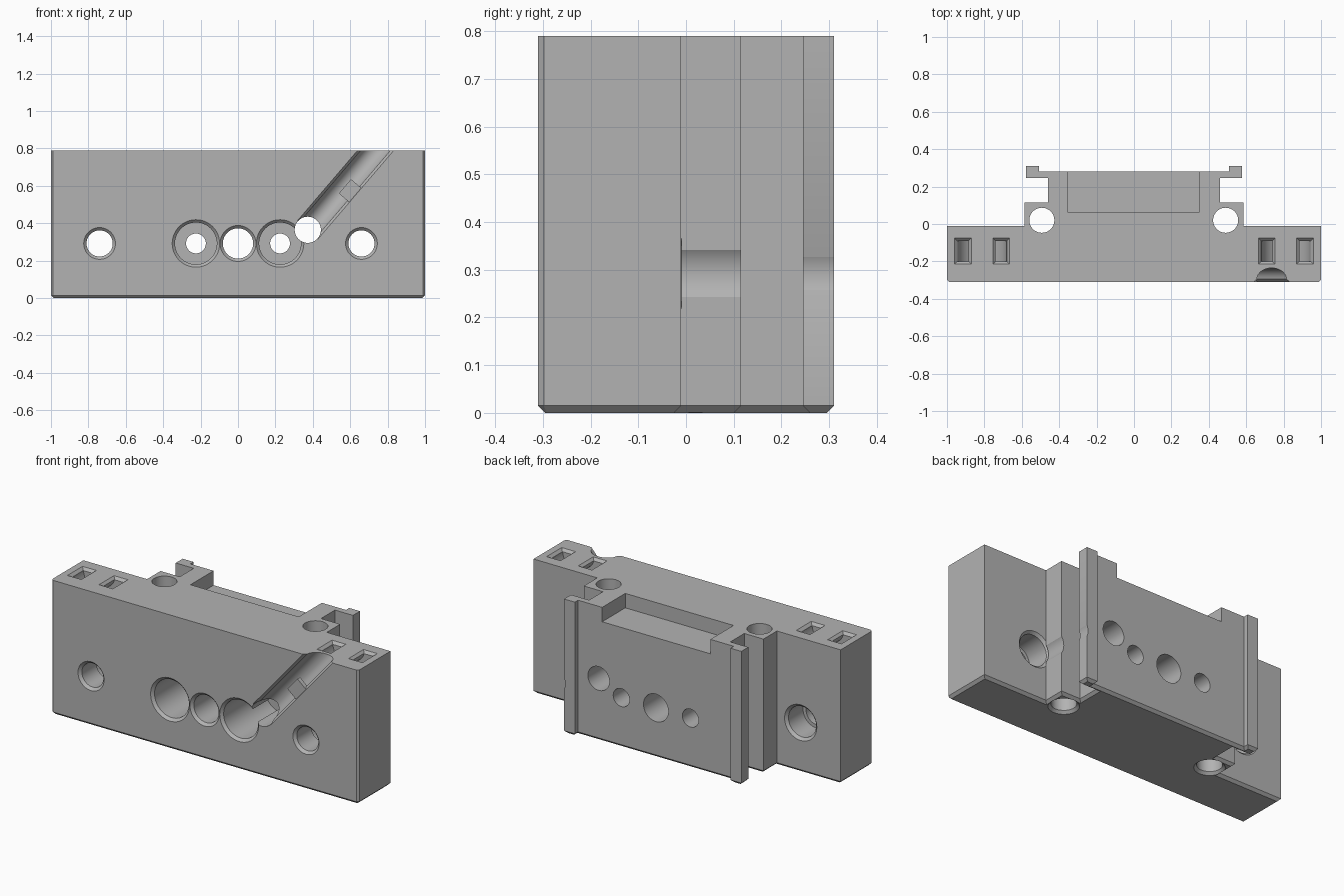
import bpy, bmesh
from math import sin, cos, pi, hypot
from mathutils import Vector

if "Cube" in bpy.data.objects:
    bpy.data.objects.remove(bpy.data.objects["Cube"])

grey = bpy.data.materials.new("plain_grey")
grey.use_nodes = True
GREY = (0.45, 0.45, 0.45, 1)
grey.diffuse_color = GREY
grey.node_tree.nodes["Principled BSDF"].inputs["Base Color"].default_value = GREY

FRONT, STEP, PLATE, BACK = -0.31, -0.01, 0.28, 0.31
TOP, BEVEL = 0.79, 0.015


def add_object(name, bm):
    bmesh.ops.recalc_face_normals(bm, faces=bm.faces)
    mesh = bpy.data.meshes.new(name)
    bm.to_mesh(mesh)
    bm.free()
    mesh.materials.append(grey)
    ob = bpy.data.objects.new(name, mesh)
    bpy.context.scene.collection.objects.link(ob)
    return ob


def loft(name, rings):
    """Closed solid through rings of equal point count."""
    bm = bmesh.new()
    rows = [[bm.verts.new(p) for p in ring] for ring in rings]
    n = len(rows[0])
    for a, b in zip(rows, rows[1:]):
        for i in range(n):
            j = (i + 1) % n
            bm.faces.new((a[i], a[j], b[j], b[i]))
    bm.faces.new(rows[0])
    bm.faces.new(rows[-1])
    return add_object(name, bm)


def cut(cutter):
    mod = body.modifiers.new("cut", "BOOLEAN")
    mod.operation, mod.solver, mod.object = "DIFFERENCE", "EXACT", cutter
    bpy.context.view_layer.objects.active = body
    bpy.ops.object.modifier_apply(modifier=mod.name)
    bpy.data.objects.remove(cutter)


def bore(profile, place, sides=48):
    """Round cutter; profile holds (depth, radius), place maps u, v, depth to space."""
    turn = [2 * pi * i / sides for i in range(sides)]
    cut(loft("bore", [[place(r * cos(t), r * sin(t), d) for t in turn]
                      for d, r in profile]))


def front_bore(x, z, profile):
    bore(profile, lambda u, v, d: (x + u, d, z + v))


def mouth(radius):
    """Countersunk start of a bore in the front face."""
    return [(FRONT - 0.02, radius + 0.035), (FRONT + BEVEL, radius)]


# Body: mirrored plan outline with bevelled front corners and foot
half = [(0.988, FRONT), (1, FRONT + 0.012), (1, STEP), (0.585, STEP),
        (0.585, 0.115), (0.46, 0.115), (0.46, 0.245), (0.577, 0.245),
        (0.577, BACK), (0.507, BACK), (0.507, PLATE)]
outline = half + [(-x, y) for x, y in reversed(half)]
body = loft("mounting_block", [[(x, y, z) for x, y in outline] for z in (BEVEL, TOP)])
bm = bmesh.new()
bm.from_mesh(body.data)
bm.faces.ensure_lookup_table()
foot = min(bm.faces, key=lambda f: f.calc_center_median().z)
bmesh.ops.inset_region(bm, faces=[foot], thickness=BEVEL, depth=0, use_even_offset=True)
for v in foot.verts:
    v.co.z = 0
bm.to_mesh(body.data)
bm.free()

# Shallow recess behind the top edge
recess = [(-0.355, 0.065), (0.35, 0.065), (0.35, 0.4), (-0.355, 0.4)]
cut(loft("recess", [[(x, y, z) for x, y in recess] for z in (TOP - 0.085, TOP + 0.1)]))

# Vertical rod holes, countersunk underneath
for x in (-0.493, 0.49):
    bore([(-0.02, 0.102), (BEVEL, 0.067), (1, 0.067)],
         lambda u, v, d: (x + u, 0.02 + v, d))

# Outer bolt holes, counterbored from the back
for x in (-0.74, 0.66):
    front_bore(x, 0.292, mouth(0.07) + [(-0.16, 0.07), (-0.16, 0.09), (STEP - BEVEL, 0.09),
                                        (STEP + 0.001, 0.106), (STEP + 0.001, 0.09), (0.4, 0.09)])

# Central holes
for x in (-0.225, 0.225):
    front_bore(x, 0.292, mouth(0.112) + [(0.09, 0.112), (0.09, 0.053), (0.4, 0.053)])
front_bore(0, 0.292, mouth(0.081) + [(0.4, 0.081)])
start = Vector((0.373, 0, 0.365))
front_bore(start.x, start.z, [(-0.4, 0.07), (0.4, 0.07)])

# Slanted cable channel with a rounded floor and bevelled lips
along = Vector((0.65, 0, 0.76)).normalized()
across = Vector((along.z, 0, -along.x))
depth = Vector((0, 1, 0))
section = [(0.06 * cos(pi * i / 20), FRONT + BEVEL + 0.06 * sin(pi * i / 20)) for i in range(21)]
section += [(-0.092, FRONT - 0.02), (0.092, FRONT - 0.02)]
cut(loft("channel", [[start + along * s + across * n + depth * y for n, y in section]
                     for s in (0, 0.8)]))

# Retaining tab over the channel
tab = [(0, FRONT), (0.072, FRONT), (0.06, FRONT + 0.025), (0, FRONT + 0.025)]
loft("channel_tab", [[start + along * s + across * n + depth * y for n, y in tab]
                     for s in (0.256, 0.356)])

# Strap tunnels: U-shaped passages with tapered mouths in the top
for side in (-1, 1):
    cx = side * 0.8125
    arc = [pi * i / 24 for i in range(25)]
    shape = [(cx + 0.1325 * cos(t), TOP - 0.1325 * sin(t)) for t in arc]
    shape += [(cx - 0.1325, TOP + 0.05), (cx - 0.0725, TOP + 0.05)]
    shape += [(cx - 0.0725 * cos(t), TOP - 0.0725 * sin(t)) for t in arc]
    shape += [(cx + 0.0725, TOP + 0.05), (cx + 0.1325, TOP + 0.05)]
    cut(loft("tunnel", [[(x, y, z) for x, z in shape] for y in (-0.2, -0.09)]))
    for x in (cx - 0.1025, cx + 0.1025):
        cut(loft("tunnel_mouth", [[(x + a * (0.03 + g), -0.145 + b * (0.055 + g), TOP - BEVEL + g)
                                   for a, b in ((-1, -1), (1, -1), (1, 1), (-1, 1))]
                                  for g in (0, 0.025)]))

# Smooth bores, crisp edges
bpy.ops.object.select_all(action="DESELECT")
body.select_set(True)
bpy.context.view_layer.objects.active = body
bpy.ops.object.shade_smooth_by_angle(angle=0.5)
